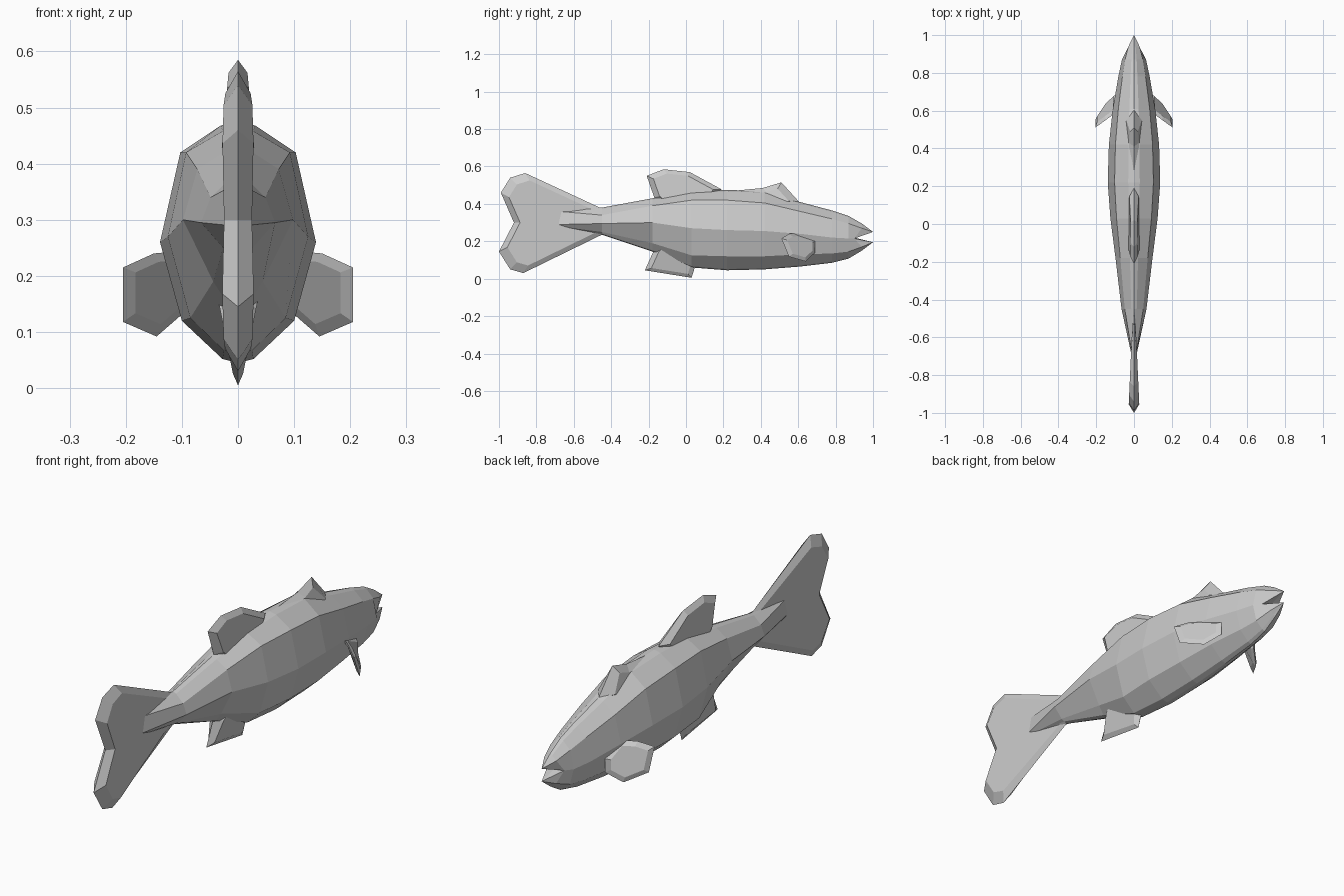
import bpy, bmesh
from mathutils import Vector

cube = bpy.data.objects.get("Cube")
if cube:
    bpy.data.objects.remove(cube)

grey = bpy.data.materials.new("plain_grey")
grey.use_nodes = True
colour = (0.6, 0.6, 0.6, 1)
grey.diffuse_color = colour
grey.node_tree.nodes["Principled BSDF"].inputs["Base Color"].default_value = colour


def finish(name, bm):
    bmesh.ops.recalc_face_normals(bm, faces=bm.faces)
    mesh = bpy.data.meshes.new(name)
    bm.to_mesh(mesh)
    bm.free()
    mesh.materials.append(grey)
    obj = bpy.data.objects.new(name, mesh)
    bpy.context.collection.objects.link(obj)
    return obj


def fin_solid(name, outline, centre, inset, offset):
    """Sharp rim with a raised, inset panel on each side."""
    bm = bmesh.new()
    rim = [bm.verts.new(p) for p in outline]
    n = len(rim)
    centre = Vector(centre)
    for side in (1, -1):
        panel = []
        for p in outline:
            q = centre.lerp(Vector(p), inset)
            panel.append(bm.verts.new(q + side * offset(q)))
        bm.faces.new(panel)
        for i in range(n):
            j = (i + 1) % n
            bm.faces.new((rim[i], rim[j], panel[j], panel[i]))
    return finish(name, bm)


def upright_fin(name, profile, centre, inset, thickness):
    return fin_solid(name, [(0, y, z) for y, z in profile], (0, *centre), inset,
                     lambda q: Vector((thickness(q), 0, 0)))


# Body stations: y, top, shoulder z, side z, lower z, belly, half width, lower width ratio
stations = [
    (-.68, .37, .36, .29, .28, .27, .016, .6),
    (-.45, .38, .34, .295, .25, .235, .066, .4),
    (-.18, .43, .39, .30, .19, .145, .098, .45),
    (.03, .465, .42, .27, .125, .06, .125, .68),
    (.22, .475, .42, .26, .12, .045, .139, .72),
    (.42, .467, .405, .255, .12, .05, .133, .72),
    (.61, .41, .36, .24, .13, .065, .112, .72),
    (.78, .365, .32, .22, .135, .085, .083, .72),
    (.87, .335, .295, .215, .145, .108, .064, .72),
    (.94, .295, .27, .215, .17, .15, .04, .7),
]
bm = bmesh.new()
rings = []
for y, top, shoulder, side, low, belly, w, ratio in stations:
    half = [(w * .22, top - .007), (w * .74, shoulder), (w, side),
            (w * ratio, low), (w * .2, belly + .007)]
    loop = [(0, top)] + half + [(0, belly)] + [(-x, z) for x, z in reversed(half)]
    rings.append([bm.verts.new((x, y, z)) for x, z in loop])
count = len(rings[0])
for a, b in zip(rings, rings[1:]):
    for i in range(count):
        j = (i + 1) % count
        bm.faces.new((a[i], a[j], b[j], b[i]))
bm.faces.new(rings[0])

# Open mouth: both jaws taper from the last ring to separate tips
last = rings[-1]
left, right = last[3], last[9]
left.co.y = right.co.y = .9
upper = bm.verts.new((0, 1, .25))
lower = bm.verts.new((0, 1, .195))
for i in range(count):
    tip = lower if 3 <= i < 9 else upper
    bm.faces.new((last[i], last[(i + 1) % count], tip))
throat = bm.verts.new((0, .9, .22))
for tip in (upper, lower):
    for corner in (left, right):
        bm.faces.new((corner, throat, tip))
finish("body", bm)

# Tail fin thickens towards its forked rear edge
upright_fin("tail_fin",
            [(-.46, .38), (-.86, .565), (-.94, .54), (-.99, .46), (-.92, .30),
             (-1, .145), (-.94, .05), (-.87, .03), (-.44, .24)],
            (-.7, .3), .85, lambda q: .012 - (q.y + .6) * .045)

# Back fins and belly fin
upright_fin("rear_back_fin",
            [(-.13, .40), (-.17, .435), (-.21, .55), (-.12, .585), (.02, .57),
             (.19, .478), (.12, .40)],
            (-.03, .47), .8, lambda q: .018 + (.55 - q.z) * .09)
upright_fin("front_back_hump",
            [(.2, .465), (.41, .485), (.51, .515), (.61, .405), (.5, .36), (.3, .36)],
            (.46, .43), .6, lambda q: .03 + (.45 - q.z) * .3)
upright_fin("belly_fin",
            [(-.17, .155), (-.22, .045), (.03, .005), (.05, .07), (.04, .18), (-.12, .2)],
            (-.06, .1), .78, lambda q: .012 + (q.z - .04) * .2)

# Side fins sweep outwards and back
for name, s in (("left_side_fin", 1), ("right_side_fin", -1)):
    points = [(.09, .69, .2), (.095, .59, .245), (.15, .55, .24), (.205, .51, .215),
              (.205, .55, .118), (.145, .64, .092), (.09, .69, .14)]
    fin_solid(name, [(s * x, y, z) for x, y, z in points], (s * .14, .61, .18), .75,
              lambda q: Vector((s * .006, .006, 0)))
